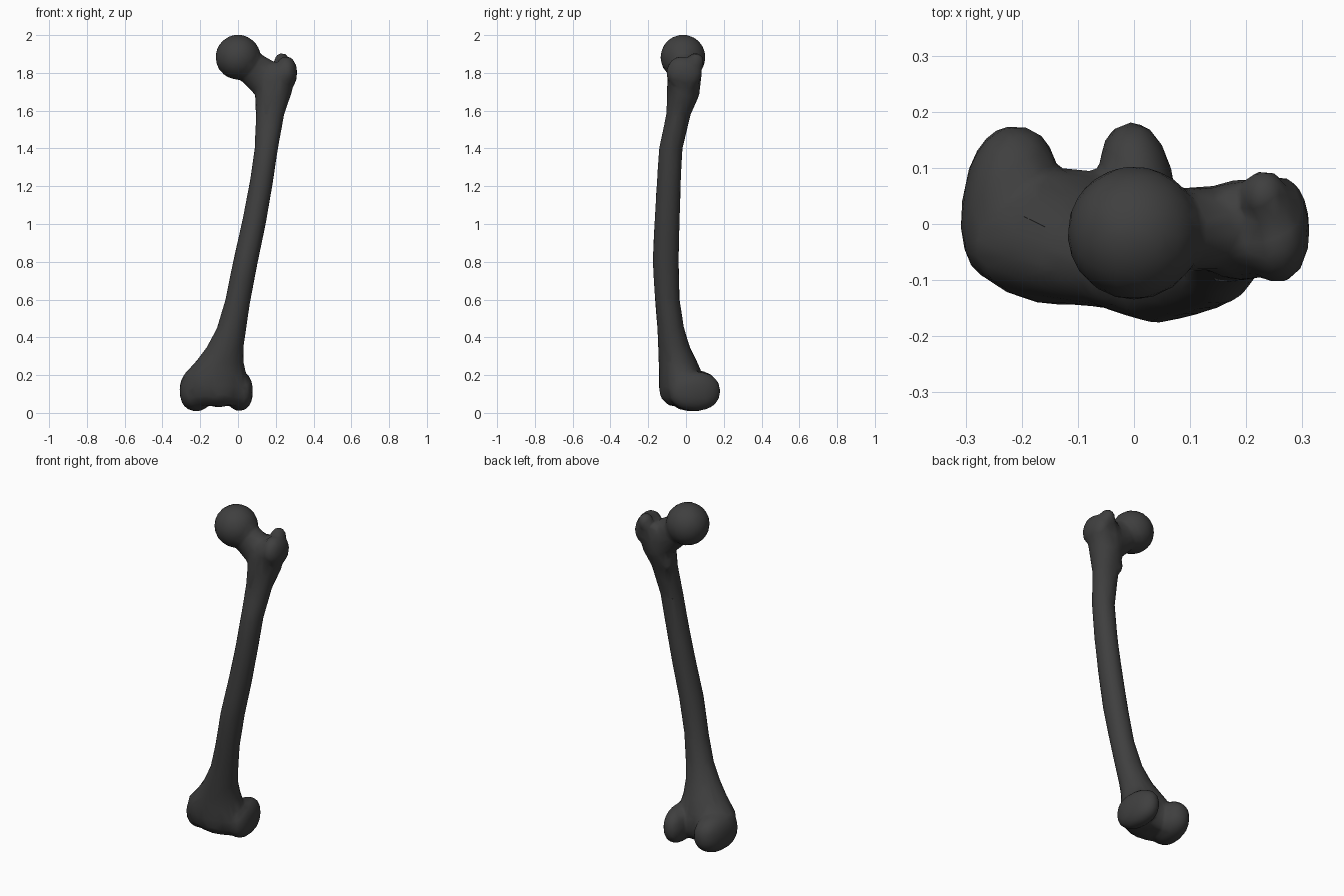
import bpy, bmesh, math
from mathutils import Vector, Matrix, Euler

cube = bpy.data.objects.get("Cube")
if cube:
    bpy.data.objects.remove(cube, do_unlink=True)

mat = bpy.data.materials.new("dark grey bone")
mat.use_nodes = True
colour = (0.05, 0.05, 0.05, 1)
mat.diffuse_color = colour
mat.node_tree.nodes["Principled BSDF"].inputs["Base Color"].default_value = colour

bm = bmesh.new()


def skin(rings):
    """Join rings of points into a closed tube."""
    rows = [[bm.verts.new(p) for p in ring] for ring in rings]
    n = len(rows[0])
    for a, b in zip(rows, rows[1:]):
        for i in range(n):
            j = (i + 1) % n
            bm.faces.new((a[i], a[j], b[j], b[i]))
    bm.faces.new(rows[0][::-1])
    bm.faces.new(rows[-1])


def oval(x0, x1, y0, y1, z, n=20):
    """Horizontal oval that fills the given bounds."""
    angles = [math.tau * i / n for i in range(n)]
    return [Vector(((x0 + x1 + (x1 - x0) * math.cos(a)) / 2,
                    (y0 + y1 + (y1 - y0) * math.sin(a)) / 2, z)) for a in angles]


def blob(centre, radii, turn=(0, 0, 0), boxy=1.0):
    """Ellipsoid; boxy below 1 squares it off."""
    made = bmesh.ops.create_icosphere(bm, subdivisions=3, radius=1)["verts"]
    place = Matrix.LocRotScale(Vector(centre), Euler([math.radians(t) for t in turn]), Vector(radii))
    for v in made:
        v.co = place @ Vector([math.copysign(abs(c) ** boxy, c) for c in v.co])


def limb(start, end, r0, r1, n=20):
    """Tapered oval tube; each radius is (across, upward)."""
    start, end = Vector(start), Vector(end)
    along = (end - start).normalized()
    side = along.cross(Vector((0, 0, 1))).normalized()
    up = side.cross(along)
    skin([[p + side * r[0] * math.cos(math.tau * i / n) + up * r[1] * math.sin(math.tau * i / n)
           for i in range(n)] for p, r in ((start, r0), (end, r1))])


# Shaft flaring into the knee end: height, x bounds, y bounds
shaft = [
    (0.04, -0.24, 0.02, -0.09, 0.06),
    (0.08, -0.28, 0.04, -0.13, 0.09),
    (0.14, -0.30, 0.05, -0.145, 0.10),
    (0.20, -0.29, 0.045, -0.145, 0.09),
    (0.27, -0.225, 0.03, -0.145, 0.06),
    (0.35, -0.165, 0.03, -0.148, 0.02),
    (0.45, -0.112, 0.045, -0.152, -0.01),
    (0.60, -0.067, 0.067, -0.165, -0.033),
    (0.80, -0.027, 0.106, -0.177, -0.038),
    (1.00, 0.018, 0.147, -0.168, -0.033),
    (1.20, 0.058, 0.182, -0.157, -0.028),
    (1.40, 0.088, 0.212, -0.143, -0.018),
    (1.58, 0.094, 0.245, -0.105, 0.025),
    (1.68, 0.09, 0.28, -0.10, 0.07),
    (1.76, 0.09, 0.30, -0.10, 0.08),
    (1.81, 0.11, 0.30, -0.09, 0.08),
    (1.85, 0.14, 0.29, -0.06, 0.075),
]
skin([oval(x0, x1, y0, y1, z) for z, x0, x1, y0, y1 in shaft])

# Ball of the hip and its neck
blob((0, -0.016, 1.883), (0.12, 0.12, 0.12))
limb((0.02, -0.012, 1.865), (0.2, -0.005, 1.73), (0.075, 0.08), (0.075, 0.11))

# Large outer knob and small inner knob below the neck
blob((0.255, -0.01, 1.80), (0.058, 0.095, 0.085), (-20, 0, 0), 0.9)
blob((0.232, 0.05, 1.855), (0.04, 0.045, 0.05), (0, 0, 0), 0.9)
blob((0.125, 0.0, 1.62), (0.035, 0.035, 0.05))

# Two knee knuckles with a groove between them at the back
blob((-0.222, 0.035, 0.118), (0.085, 0.142, 0.11), (0, 0, -8), 0.88)
blob((0.008, 0.045, 0.115), (0.068, 0.138, 0.105), (0, 0, 8), 0.88)
blob((-0.105, -0.03, 0.11), (0.12, 0.11, 0.08))

mesh = bpy.data.meshes.new("thigh_bone")
bmesh.ops.recalc_face_normals(bm, faces=bm.faces[:])
bm.to_mesh(mesh)
bm.free()
mesh.materials.append(mat)
bone = bpy.data.objects.new("thigh_bone", mesh)
bpy.context.collection.objects.link(bone)

# Fuse the parts, soften the joins, then thin the surface to a low-poly skin
fuse = bone.modifiers.new("fuse", "REMESH")
fuse.mode = "VOXEL"
fuse.voxel_size = 0.01
fuse.use_smooth_shade = True
soften = bone.modifiers.new("soften", "SMOOTH")
soften.factor = 0.5
soften.iterations = 8
thin = bone.modifiers.new("thin", "DECIMATE")
thin.ratio = 0.06

bpy.context.view_layer.objects.active = bone
bone.select_set(True)
for name in ("fuse", "soften", "thin"):
    bpy.ops.object.modifier_apply(modifier=name)
bpy.ops.object.shade_smooth_by_angle(angle=math.radians(60))
